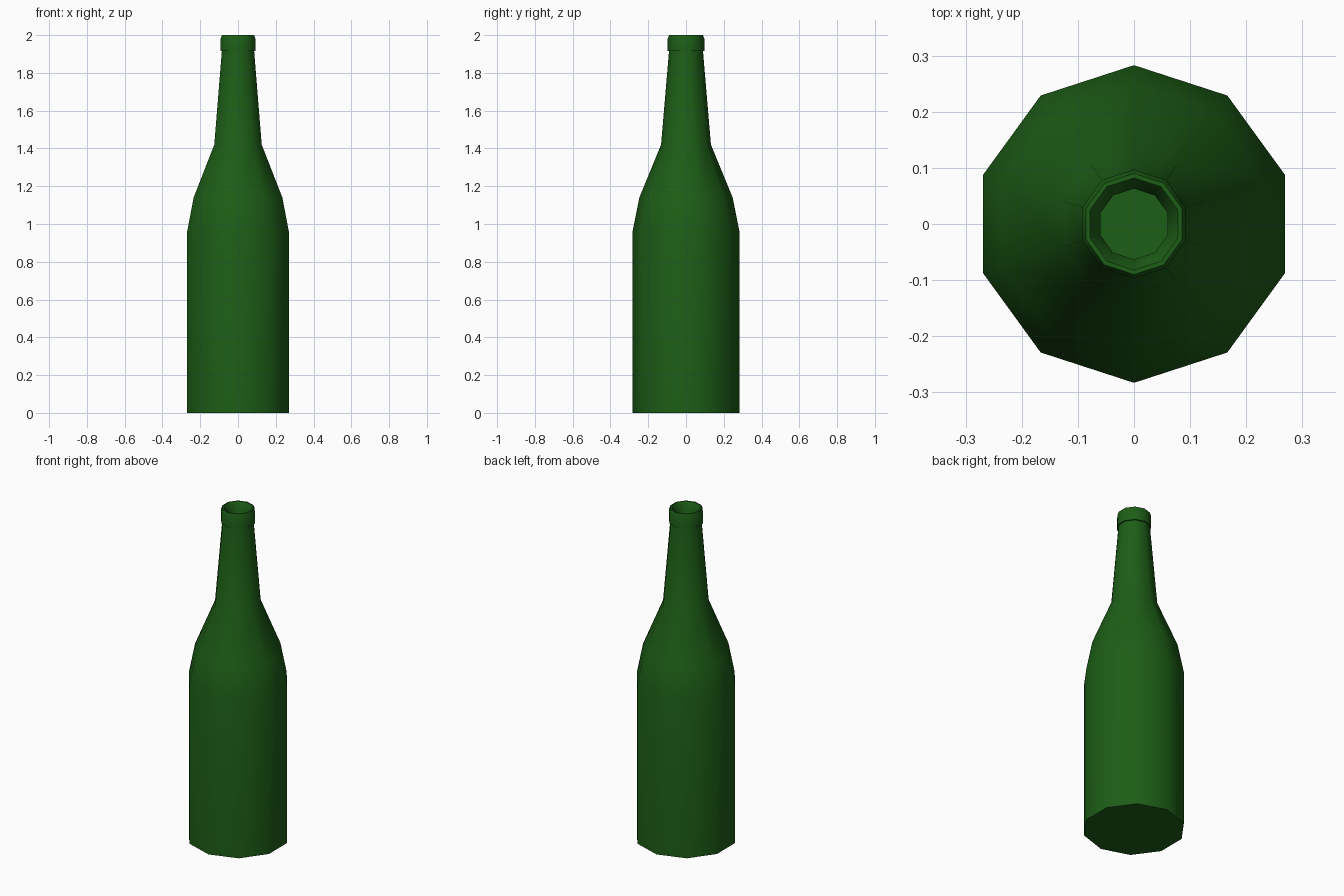
import bpy, bmesh, math

if "Cube" in bpy.data.objects:
    bpy.data.objects.remove(bpy.data.objects["Cube"])

SIDES = 10

# dark green glass
glass = bpy.data.materials.new("green_glass")
glass.diffuse_color = (0.012, 0.11, 0.008, 1)
glass.use_nodes = True
glass.node_tree.nodes["Principled BSDF"].inputs["Base Color"].default_value = glass.diffuse_color


def lathe(name, profile):
    """Revolve (radius, z) points into a ten-sided shell, capping both ends."""
    bm = bmesh.new()
    rings = []
    for r, z in profile:
        angles = [math.radians(90) + 2 * math.pi * i / SIDES for i in range(SIDES)]
        rings.append([bm.verts.new((r * math.cos(a), r * math.sin(a), z)) for a in angles])
    for low, high in zip(rings, rings[1:]):
        for i in range(SIDES):
            j = (i + 1) % SIDES
            bm.faces.new((low[i], low[j], high[j], high[i]))
    bm.faces.new(rings[0][::-1])
    bm.faces.new(rings[-1])
    mesh = bpy.data.meshes.new(name)
    bm.to_mesh(mesh)
    bm.free()
    obj = bpy.data.objects.new(name, mesh)
    bpy.context.collection.objects.link(obj)
    mesh.materials.append(glass)
    bpy.ops.object.select_all(action='DESELECT')
    obj.select_set(True)
    bpy.context.view_layer.objects.active = obj
    bpy.ops.object.shade_smooth_by_angle(angle=math.radians(50))
    return obj


# body, shoulder, neck, collar lip, then the mouth going back down inside
lathe("bottle", [
    (0.283, 0), (0.283, 0.96), (0.247, 1.14), (0.132, 1.42),
    (0.090, 1.915), (0.097, 1.915), (0.097, 1.98), (0.090, 2.0),
    (0.082, 2.0), (0.063, 1.965), (0.063, 1.45), (0.20, 1.12),
    (0.26, 0.95), (0.26, 0.03),
])
